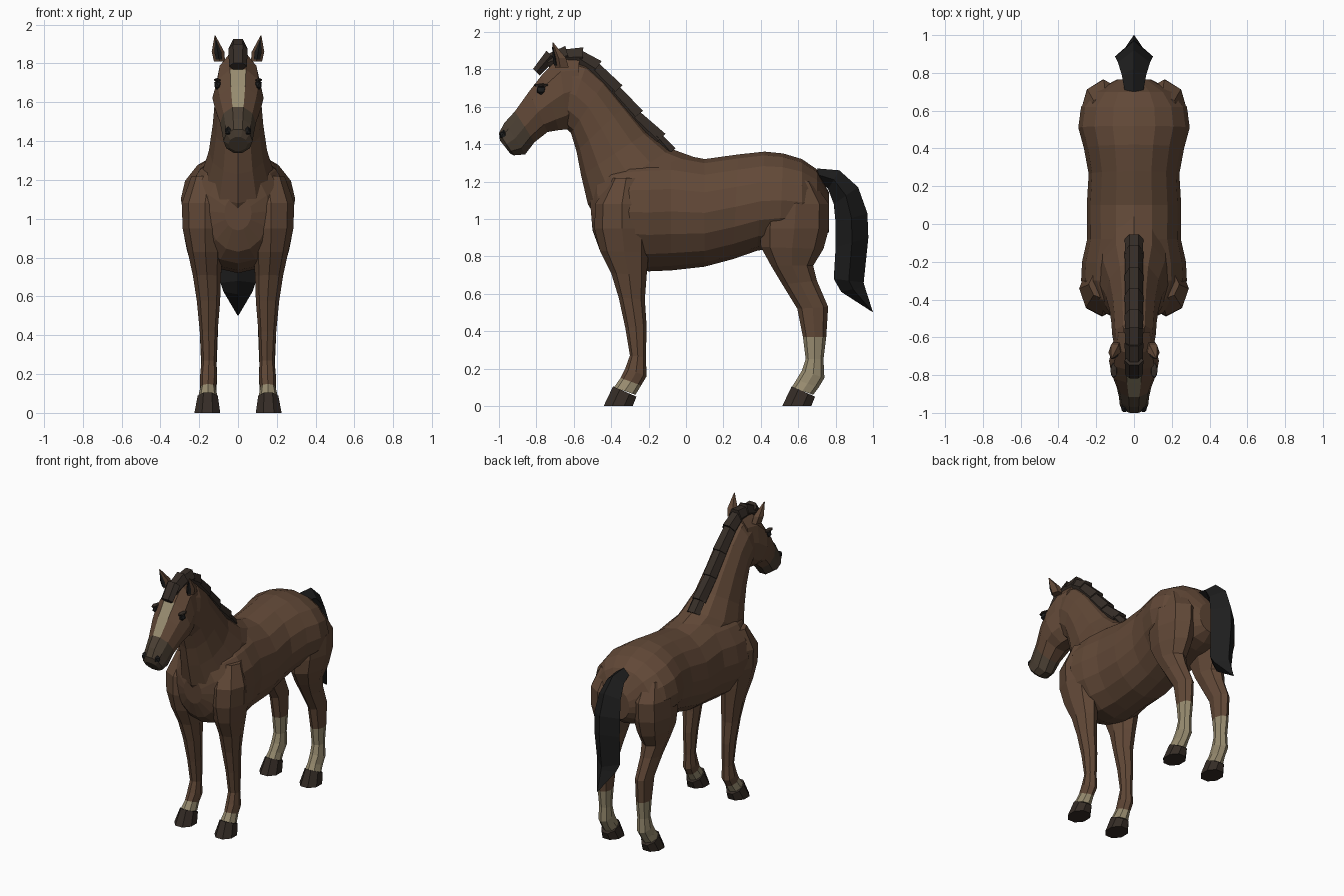
import bpy, bmesh, math
from mathutils import Vector


def material(name, r, g, b):
    m = bpy.data.materials.new(name)
    m.diffuse_color = (r, g, b, 1)
    return m


BROWN = material("brown_coat", 0.12, 0.065, 0.038)
CREAM = material("cream_marking", 0.31, 0.26, 0.16)
MUZZLE = material("muzzle", 0.07, 0.05, 0.033)
HOOF = material("hoof", 0.035, 0.025, 0.019)
MANE = material("mane_hair", 0.036, 0.026, 0.02)
BLACK = material("black", 0.013, 0.013, 0.013)
MATS = [BROWN, CREAM, MUZZLE, HOOF, MANE, BLACK]


def finish(bm, name, mirror):
    bmesh.ops.recalc_face_normals(bm, faces=bm.faces)
    me = bpy.data.meshes.new(name)
    bm.to_mesh(me)
    bm.free()
    for m in MATS:
        me.materials.append(m)
    ob = bpy.data.objects.new(name, me)
    bpy.context.collection.objects.link(ob)
    if mirror:
        ob.modifiers.new("mirror", 'MIRROR').use_mirror_merge = False
    return ob


def loft(name, rings, n, mat=lambda s, k: 0, half=False, mirror=False, bm=None):
    """Skin through rings (edge a y,z | edge b y,z | half width | centre x)."""
    own = bm is None
    if own:
        bm = bmesh.new()
    off = math.pi / n if half else 0
    grow = 1 / math.cos(off)
    loops = []
    for ya, za, yb, zb, w, cx in rings:
        a, b = Vector((cx, ya, za)), Vector((cx, yb, zb))
        mid, axis = (a + b) / 2, (a - b) / 2 * grow
        angles = [math.tau * k / n + off for k in range(n)]
        loops.append([bm.verts.new(mid + axis * math.cos(t) + Vector((w * math.sin(t), 0, 0)))
                      for t in angles])
    for s in range(len(loops) - 1):
        for k in range(n):
            j = (k + 1) % n
            f = bm.faces.new((loops[s][k], loops[s][j], loops[s + 1][j], loops[s + 1][k]))
            f.material_index = mat(s, k)
    bm.faces.new(loops[0]).material_index = mat(0, 0)
    bm.faces.new(loops[-1]).material_index = mat(len(loops) - 2, 0)
    return finish(bm, name, mirror) if own else None


# Body, chest to rump
loft("body", [
    (-.515, 1.12, -.50, .94, .07, 0), (-.48, 1.25, -.46, .83, .16, 0),
    (-.40, 1.31, -.40, .77, .235, 0), (-.30, 1.34, -.30, .735, .28, 0),
    (-.20, 1.35, -.20, .72, .275, 0), (-.08, 1.355, -.08, .725, .248, 0),
    (.10, 1.32, .10, .745, .25, 0), (.28, 1.345, .25, .785, .24, 0),
    (.42, 1.36, .38, .83, .265, 0), (.52, 1.35, .50, .85, .295, 0),
    (.62, 1.32, .62, .86, .28, 0), (.70, 1.265, .70, .88, .215, 0),
    (.765, 1.14, .765, .93, .09, 0)], 16)

# Neck
loft("neck", [
    (.10, 1.31, -.45, .95, .19, 0), (-.08, 1.375, -.525, 1.08, .19, 0),
    (-.20, 1.47, -.56, 1.23, .15, 0), (-.32, 1.61, -.585, 1.36, .13, 0),
    (-.43, 1.74, -.615, 1.46, .12, 0), (-.53, 1.83, -.65, 1.49, .115, 0),
    (-.64, 1.86, -.70, 1.52, .10, 0)], 12)

# Head with blaze on the flat front faces and darker muzzle
loft("head", [
    (-.57, 1.86, -.58, 1.53, .10, 0), (-.68, 1.86, -.63, 1.48, .117, 0),
    (-.77, 1.77, -.68, 1.475, .132, 0), (-.84, 1.68, -.74, 1.465, .12, 0),
    (-.915, 1.575, -.81, 1.41, .092, 0), (-.97, 1.515, -.86, 1.345, .08, 0),
    (-1.0, 1.46, -.92, 1.34, .075, 0), (-.995, 1.42, -.94, 1.35, .05, 0)], 10,
    mat=lambda s, k: 2 if s >= 4 else (1 if s in (2, 3) and k == 9 else 0), half=True)

# Ears
loft("ear", [
    (-.70, 1.81, -.62, 1.81, .03, .095), (-.705, 1.86, -.635, 1.86, .034, .103),
    (-.715, 1.94, -.71, 1.945, .003, .118)], 5, mirror=True)
loft("inner_ear", [
    (-.706, 1.82, -.68, 1.82, .016, .098), (-.712, 1.86, -.69, 1.86, .018, .104),
    (-.716, 1.92, -.71, 1.92, .003, .114)], 4, mat=lambda s, k: 5, mirror=True)


# Eyes, brows and nostrils
def bead(name, loc, size, mat):
    bm = bmesh.new()
    bmesh.ops.create_icosphere(bm, subdivisions=1, radius=1)
    for v in bm.verts:
        v.co = Vector([c * s for c, s in zip(v.co, size)]) + Vector(loc)
    for f in bm.faces:
        f.material_index = mat
    finish(bm, name, True)


bead("eye", (.105, -.775, 1.69), (.02, .026, .028), 5)
bead("brow", (.107, -.775, 1.715), (.02, .045, .01), 4)
bead("nostril", (.05, -.975, 1.45), (.02, .024, .026), 5)

# Front legs
loft("front_leg", [
    (-.40, 1.22, -.24, 1.22, .09, .15), (-.485, 1.08, -.20, 1.08, .12, .17),
    (-.49, .95, -.195, .95, .115, .17), (-.46, .83, -.20, .82, .09, .168),
    (-.40, .71, -.21, .70, .072, .16), (-.36, .58, -.22, .57, .06, .152),
    (-.325, .42, -.21, .42, .046, .151), (-.30, .27, -.215, .26, .038, .15),
    (-.325, .20, -.21, .16, .044, .152), (-.35, .15, -.24, .11, .04, .154),
    (-.385, .10, -.27, .06, .05, .156)], 8,
    mat=lambda s, k: 1 if s >= 9 else 0, mirror=True)

# Hind legs with long cream socks
loft("hind_leg", [
    (.50, 1.22, .68, 1.2, .09, .15), (.41, 1.08, .765, 1.08, .125, .16),
    (.395, .95, .765, .95, .12, .165), (.40, .85, .735, .84, .10, .165),
    (.455, .75, .68, .75, .078, .16), (.515, .65, .70, .67, .06, .155),
    (.595, .52, .76, .53, .05, .15), (.625, .37, .75, .37, .045, .15),
    (.64, .25, .735, .25, .04, .15), (.62, .19, .74, .15, .045, .152),
    (.59, .14, .71, .10, .042, .154), (.565, .10, .68, .06, .05, .156)], 8,
    mat=lambda s, k: 1 if s >= 7 else 0, mirror=True)

# Hooves
for name, y in (("front_hoof", -.44), ("hind_hoof", .515)):
    loft(name, [(y + .05, .105, y + .175, .05, .056, .156), (y, 0, y + .155, 0, .072, .158)],
         8, mat=lambda s, k: 3, half=True, mirror=True)

# Mane: overlapping clumps along the crest, each flaring at its lower end
points = [(-.81, 1.81), (-.74, 1.88), (-.65, 1.905), (-.56, 1.90), (-.47, 1.835),
          (-.36, 1.71), (-.25, 1.575), (-.13, 1.45), (-.075, 1.375)]
path = [Vector((0, y, z)) for y, z in points]
bm = bmesh.new()
for i, (p, q) in enumerate(zip(path, path[1:])):
    d = (q - p).normalized()
    nrm = Vector((0, -d.z, d.y))
    rings = []
    for c, lift, w in ((p - d * .01, 0, .046), (q + d * .01, .018, .05)):
        o, b = c + nrm * lift, c - nrm * (.085 if 0 < i < 7 else .05)
        rings.append((o.y, o.z, b.y, b.z, w, 0))
    loft("", rings, 6, mat=lambda s, k: 4, half=True, bm=bm)
finish(bm, "mane", False)

# Tail with a ridge along the back, ending in a point
loft("tail", [
    (.70, 1.27, .72, 1.20, .05, 0), (.82, 1.26, .76, 1.16, .065, 0),
    (.92, 1.17, .79, 1.08, .085, 0), (.97, 1.03, .80, .98, .10, 0),
    (.975, .90, .80, .85, .10, 0), (.95, .66, .79, .68, .09, 0),
    (.955, .64, .83, .61, .075, 0), (1.0, .50, .998, .502, .002, 0)], 4,
    mat=lambda s, k: 5)
